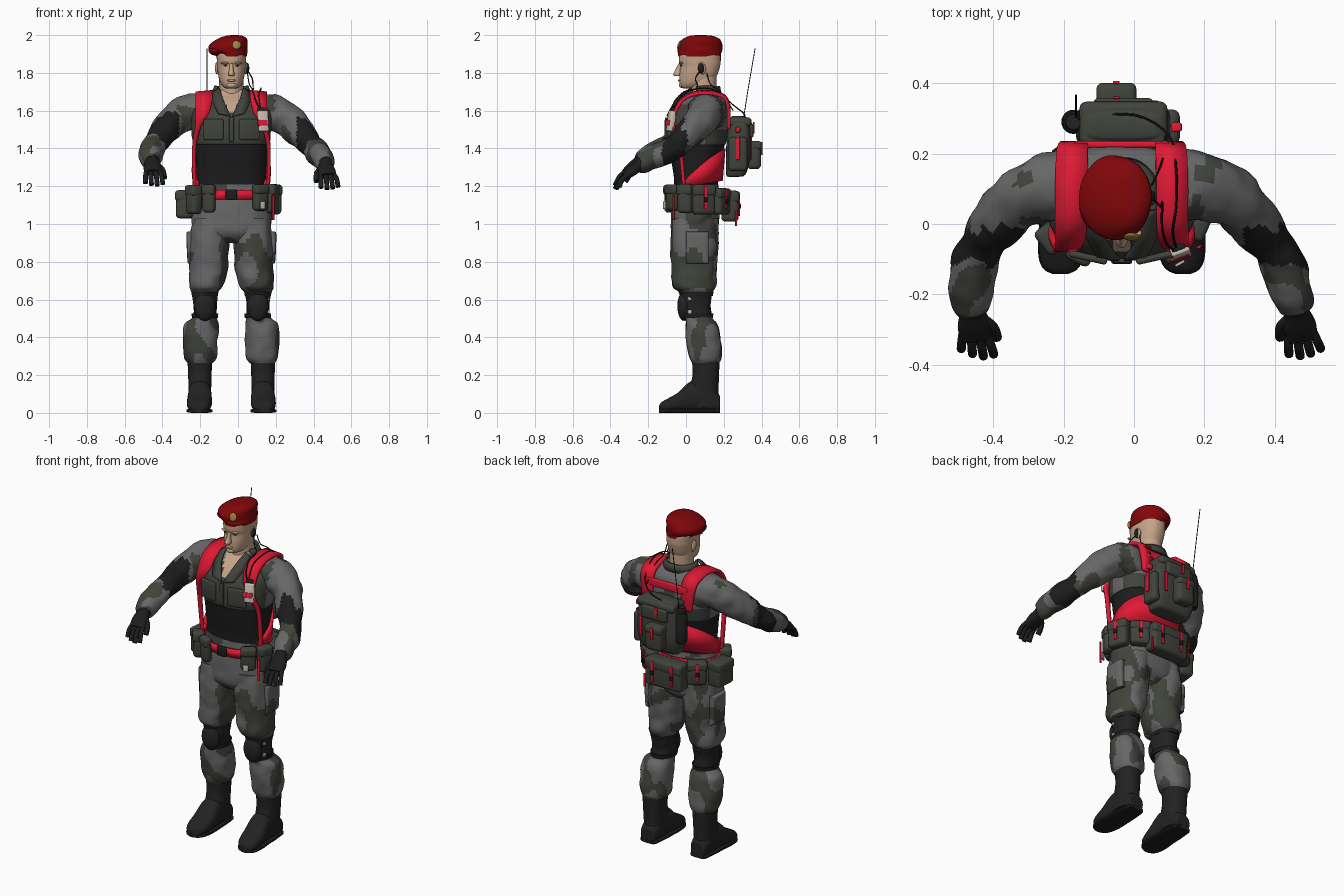
import bpy, bmesh, math
from mathutils import Vector, Matrix, noise

def material(name, r, g, b):
    m = bpy.data.materials.new(name)
    m.diffuse_color = (r, g, b, 1)
    return m

GREY = material("camo_grey", .135, .135, .138)
OLIVE = material("dark_olive", .052, .056, .045)
BLACK = material("black", .012, .012, .013)
CHAR = material("charcoal", .016, .016, .016)
RED = material("bright_red", .76, .01, .035)
WINE = material("beret_red", .22, .002, .003)
SKIN = material("skin", .56, .37, .25)
GOLD = material("gold", .32, .22, .04)
PALE = material("pale_plastic", .62, .54, .46)
C = -.035                                   # body centre line in x

def finish(bm, name, mats, rule=None, sharp=.75):
    mats = mats if isinstance(mats, list) else [mats]
    bmesh.ops.recalc_face_normals(bm, faces=bm.faces)
    for f in bm.faces:
        f.smooth = True
        if rule:
            f.material_index = rule(f.calc_center_median(), f.normal)
    for e in bm.edges:
        if len(e.link_faces) == 2 and e.calc_face_angle() > sharp:
            e.smooth = False
    me = bpy.data.meshes.new(name)
    bm.to_mesh(me)
    bm.free()
    for m in mats:
        me.materials.append(m)
    ob = bpy.data.objects.new(name, me)
    bpy.context.collection.objects.link(ob)
    return ob

def spline(pts, sub):
    out, last = [], len(pts) - 1
    P = [Vector(p) for p in pts]
    for i in range(last):
        a, b, c, d = P[max(i-1, 0)], P[i], P[i+1], P[min(i+2, last)]
        for k in range(sub):
            t = k / sub
            out.append(.5*(2*b + (c-a)*t + (2*a-5*b+4*c-d)*t*t + (3*b-a-3*c+d)*t**3))
    return out + [P[last]]

def loft(name, rings, mats, n=40, sub=5, e=2.0, frame='z', wrinkle=0, rule=None):
    """Skin rings (x, y, z, radius_u, radius_v) lying flat, across y, or across the path."""
    R = spline(rings, sub)
    bm, rows = bmesh.new(), []
    for i, r in enumerate(R):
        c = Vector(r[:3])
        if frame == 'z':
            u, v = Vector((1, 0, 0)), Vector((0, 1, 0))
        elif frame == 'y':
            u, v = Vector((1, 0, 0)), Vector((0, 0, 1))
        else:
            t = (Vector(R[min(i+1, len(R)-1)][:3]) - Vector(R[max(i-1, 0)][:3])).normalized()
            u = t.cross(Vector((0, 0, 1))).normalized()
            v = u.cross(t)
        row = []
        for k in range(n):
            a = 2*math.pi*k/n
            ca, sa = math.cos(a), math.sin(a)
            d = (u*r[3]*math.copysign(abs(ca)**(2/e), ca) + v*r[4]*math.copysign(abs(sa)**(2/e), sa))
            row.append(bm.verts.new(c + d*(1 + wrinkle*noise.noise((c+d)*16))))
        rows.append(row)
    for a, b in zip(rows, rows[1:]):
        for k in range(n):
            bm.faces.new((a[k], a[(k+1) % n], b[(k+1) % n], b[k]))
    bm.faces.new(rows[0])
    bm.faces.new(rows[-1])
    return finish(bm, name, mats, rule)

def ring(z, cx, hw, yf, yb):
    return (cx, (yf+yb)/2, z, hw, (yb-yf)/2)

def box(name, loc, size, mat, rot=0, bevel=.01, tilt=0):
    bm = bmesh.new()
    bmesh.ops.create_cube(bm, size=1)
    bm.transform(Matrix.Diagonal((*size, 1)))
    bmesh.ops.bevel(bm, geom=bm.edges[:], offset=bevel, segments=3, profile=.5, affect='EDGES')
    bm.transform(Matrix.Translation(loc) @ Matrix.Rotation(rot, 4, 'Z') @ Matrix.Rotation(tilt, 4, 'X'))
    return finish(bm, name, mat)

def ball(name, loc, size, mat, rot=0):
    bm = bmesh.new()
    bmesh.ops.create_uvsphere(bm, u_segments=24, v_segments=14, radius=1)
    bm.transform(Matrix.Translation(loc) @ Matrix.Rotation(rot, 4, 'X') @ Matrix.Diagonal((*size, 1)))
    return finish(bm, name, mat)

def ribbon(name, pairs, mat, thick=.012, sub=4):
    bm = bmesh.new()
    rows = [[bm.verts.new(r[:3]), bm.verts.new(r[3:])] for r in
            [tuple(q) for q in spline([(*a, *b) for a, b in pairs], sub)]]
    for a, b in zip(rows, rows[1:]):
        bm.faces.new((a[0], a[1], b[1], b[0]))
    s = finish(bm, name, mat).modifiers.new("thickness", 'SOLIDIFY')
    s.thickness, s.offset = thick, 0

def tube(name, pts, r, mat, n=10, sub=4):
    loft(name, [(*p, r, r) for p in pts], mat, n, sub, frame='path')

def camo(c, level=.08):
    return 1 if noise.noise(Vector((c.x*9, c.y*9, c.z*7 + 3.7))) > level else 0

# trousers, knee bands, pads and boots
loft("hips", [ring(.9, C, .09, -.03, .12), ring(.95, C, .19, -.075, .165), ring(1.03, C, .213, -.08, .175),
              ring(1.12, C, .2, -.075, .178), ring(1.21, C, .185, -.065, .172)],
     [GREY, OLIVE], 72, 7, 2.3, wrinkle=.025, rule=lambda c, n: camo(c, .15))
for s, side in ((-1, "right"), (1, "left")):
    legs = [(1.03, .105, .1, -.072, .168), (.9, .117, .105, -.08, .17), (.76, .12, .1, -.075, .16),
            (.67, .135, .088, -.07, .155), (.635, .14, .07, -.035, .14), (.56, .14, .062, -.025, .13),
            (.505, .142, .065, -.005, .14), (.47, .158, .088, .0, .165), (.4, .164, .093, .0, .182),
            (.3, .164, .086, .015, .188), (.265, .165, .066, .03, .175)]
    loft(side + "_trouser_leg", [ring(z, C+s*d, w, f, b) for z, d, w, f, b in legs],
         [GREY, OLIVE, CHAR], 56, 6, 2.2, wrinkle=.08,
         rule=lambda c, n: 2 if .505 < c.z < .64 else camo(c))
    loft(side + "_thigh_pocket", [ring(z, C+s*d, .02, .0, .12) for z, d in ((.79, .205), (.81, .213), (.94, .218), (.96, .21))],
         [GREY, OLIVE], 32, 6, 4, rule=lambda c, n: camo(c))
    kx = C + s*.14
    ball(side + "_knee_pad", (kx, -.01, .565), (.056, .036, .078), CHAR)
    for z in (.515, .63):
        loft(side + "_knee_strap", [ring(z-.012, kx, .069, -.025, .143), ring(z+.012, kx, .071, -.028, .145)],
             BLACK, 32, 1)
    bx = C + s*.167
    loft(side + "_boot_shaft", [ring(.03, bx, .058, .02, .172), ring(.12, bx, .06, .015, .172),
                                ring(.2, bx, .062, .035, .175), ring(.29, bx, .066, .03, .178)], CHAR, 32, 4, 2.3)
    foot = [(.18, .03, .06), (.17, .05, .1), (.08, .06, .16), (.02, .062, .16), (-.04, .066, .105),
            (-.1, .06, .07), (-.13, .043, .052), (-.142, .018, .035)]
    loft(side + "_boot_foot", [(bx + s*max(0, -y)*.05, y, h/2+.004, w, h/2) for y, w, h in foot],
         CHAR, 32, 4, 2.5, 'y')
    loft(side + "_boot_sole", [(bx + s*max(0, -y)*.05, y, .011, w+.003, .011) for y, w, h in foot],
         BLACK, 24, 3, 4, 'y')
for z in (.535, .605):
    box("knee_mark", (C+.197, .02, z), (.01, .022, .02), PALE, 0, .004)

# torso
loft("undershirt", [ring(1.17, C, .182, -.06, .17), ring(1.25, C, .184, -.065, .172), ring(1.35, C, .19, -.08, .19),
                    ring(1.45, C, .2, -.09, .21)], BLACK, 56, 5, 2.4, wrinkle=.015)
def jacket_rule(c, n):
    if n.y < 0 and c.z > 1.57 and abs(c.x-C) < (c.z-1.57)*.5:
        return 2
    if c.y > .1 and c.z < 1.5:
        return 1
    return 1 if c.y < .02 and c.z < 1.63 else camo(c, .25)
loft("jacket", [ring(1.42, C, .195, -.085, .205), ring(1.43, C, .203, -.1, .21), ring(1.5, C, .21, -.103, .222),
                ring(1.58, C, .215, -.085, .225), ring(1.65, C, .185, -.03, .215), ring(1.685, C, .13, .015, .185),
                ring(1.71, C, .08, .035, .165)], [GREY, OLIVE, SKIN], 80, 7, 2.4, wrinkle=.025, rule=jacket_rule)
for s in (-1, 1):
    ribbon("collar_lapel", [((C+s*.062, .03, 1.72), (C+s*.1, .04, 1.695)), ((C+s*.045, -.045, 1.665), (C+s*.1, -.03, 1.65)),
                            ((C+s*.006, -.1, 1.57), (C+s*.07, -.092, 1.585))], OLIVE, .01)
    box("chest_pocket", (C+s*.095, -.095, 1.5), (.11, .02, .11), OLIVE, s*.22, .009)
def around(a, rx, ry, cy, z):
    return (C + rx*math.sin(a), cy - ry*math.cos(a), z)
ribbon("collar", [(around(a, .105, .085, .1, 1.685), around(a, .085, .08, .095, 1.73))
                  for a in [math.radians(60+20*i) for i in range(13)]], OLIVE, .01, 2)
box("jacket_placket", (C, -.104, 1.5), (.025, .012, .13), OLIVE, 0, .004)

# arms: sleeve, elbow band, forearm, glove
arms = {"left": [(.09, .11, 1.58, .1, .1), (.18, .11, 1.593, .096, .095), (.275, .077, 1.54, .083, .086), (.345, .0, 1.462, .074, .076),
                 (.393, -.06, 1.41, .06, .062), (.423, -.12, 1.375, .067, .066), (.447, -.19, 1.345, .06, .06),
                 (.458, -.235, 1.315, .05, .05), (.462, -.25, 1.31, .036, .036)],
        "right": [(-.15, .11, 1.585, .1, .1), (-.24, .107, 1.597, .096, .095), (-.33, .065, 1.552, .083, .086), (-.395, -.003, 1.485, .074, .076),
                  (-.433, -.06, 1.432, .06, .062), (-.455, -.12, 1.395, .065, .066), (-.463, -.19, 1.36, .064, .06),
                  (-.46, -.24, 1.335, .05, .05), (-.458, -.25, 1.33, .036, .036)]}
def arm_rule(c, n):
    if abs(c.x) > .31 and -.115 < c.y + .035*noise.noise(c*20) < -.012:
        return 2
    return camo(c, .28 if c.y > .02 else .05)
for side, path in arms.items():
    loft(side + "_sleeve", path, [GREY, OLIVE, BLACK], 48, 7, 2, 'path', .13, arm_rule)
    s = 1 if side == "left" else -1
    w = Vector(path[-1][:3])
    d = Vector((.2 if s > 0 else .12, -1, -.8)).normalized()
    across = Vector((s, .1, 0))
    down = Vector((0, .1, -1))
    palm = [w - d*.03, w, w + d*.045, w + d*.095]
    loft(side + "_glove_palm", [(*p, a, b) for p, a, b in zip(palm, (.04, .036, .047, .045), (.04, .03, .028, .02))],
         BLACK, 24, 4, 2.3, 'path')
    for i in range(4):
        k = w + d*.08 + across*(i-1.5)*.023
        L = (.085, .098, .092, .075)[i]
        spread = across*(i-1.5)*.005
        tube(side + "_finger", [k, k + d*L*.5 + spread, k + d*L*.85 + spread*1.5 + down*.025], .013, BLACK)
    k = w + d*.02 - across*.025
    tube(side + "_thumb", [k, k - across*.028 + d*.03 + down*.012, k - across*.035 + d*.07 + down*.03], .015, BLACK)

# head
loft("neck", [ring(1.6, C, .072, .02, .17), ring(1.68, C, .066, .02, .162), ring(1.78, C, .064, .02, .162)], SKIN, 32, 4)
loft("head", [ring(z, C, w, f, b) for z, f, b, w in
              [(1.718, -.015, .06, .025), (1.726, -.028, .09, .042), (1.75, -.034, .14, .06), (1.79, -.035, .166, .07),
               (1.835, -.031, .18, .075), (1.865, -.038, .184, .077), (1.91, -.033, .18, .076), (1.95, 0, .15, .05)]],
     SKIN, 40, 5, 2.3)
loft("nose", [ring(1.783, C, .013, -.055, -.02), ring(1.792, C, .017, -.068, -.02), ring(1.82, C, .011, -.054, -.02),
              ring(1.85, C, .009, -.04, -.02)], SKIN, 16, 4)
for s in (-1, 1):
    ball("brow", (C+s*.032, -.026, 1.852), (.025, .012, .007), SKIN)
    ball("eye", (C+s*.031, -.025, 1.838), (.011, .006, .003), CHAR)
    ball("ear", (C+s*.077, .085, 1.825), (.01, .02, .033), SKIN, .2)
ball("lips", (C, -.035, 1.76), (.024, .007, .006), SKIN)
ball("chin", (C, -.025, 1.735), (.025, .013, .014), SKIN)

# beret with badge
loft("beret", [(C, .073, 1.888, .08, .113), (C, .073, 1.906, .083, .115), (-.05, .075, 1.915, .1, .117),
               (-.052, .076, 1.945, .102, .119), (-.032, .08, 1.978, .08, .1), (-.02, .08, 1.996, .045, .06),
               (-.02, .08, 2.0, .012, .015)], WINE, 40, 5, wrinkle=.03)
ball("beret_droop", (-.108, .06, 1.918), (.048, .08, .028), WINE)
ball("beret_badge", (-.008, -.036, 1.948), (.024, .008, .024), GOLD, -.35)

# belt and pouches set around it
A = [math.radians(-180 + 10*i) for i in range(37)]
ribbon("belt", [(around(a, .208, .146, .05, 1.13), around(a, .208, .146, .05, 1.18)) for a in A], RED, .012, 1)
box("belt_buckle", (C, -.102, 1.155), (.06, .022, .055), BLACK, 0, .006)
for deg, w, d, h, z in [(-33, .07, .045, .15, 1.135), (-60, .08, .065, .155, 1.13), (-95, .13, .09, .15, 1.105),
                        (-135, .11, .07, .14, 1.12), (44, .085, .05, .14, 1.14), (72, .08, .055, .155, 1.135),
                        (104, .12, .06, .16, 1.13), (140, .11, .065, .14, 1.12), (180, .24, .09, .165, 1.095)]:
    a = math.radians(deg)
    r = math.atan2(math.sin(a)/.2, math.cos(a)/.148)          # outward direction on the oval
    o = Vector((math.sin(r), -math.cos(r), 0))
    t = Vector((math.cos(r), math.sin(r), 0))
    p = Vector(around(a, .2, .138, .05, z)) + o*d/2
    box("belt_pouch", p, (w, d, h), OLIVE, r, .02)
    box("belt_pouch_flap", p + o*.002 + Vector((0, 0, h*.3)), (w+.004, d+.004, h*.38), OLIVE, r, .016)
    if deg in (104, 140, 180, -135):
        for q in ([-.065, .065] if w > .2 else [0]):
            box("pouch_strap", p + o*(d/2+.004) + t*q + Vector((0, 0, .01)), (.016, .007, h*.75), RED, r, .002)
            box("pouch_clip", p + o*(d/2+.008) + t*q, (.022, .009, .026), BLACK, r, .003)
box("hanging_strap", (.185, -.065, 1.085), (.014, .008, .13), RED, .6, .002)
box("hanging_strap_back", (.09, .265, 1.03), (.014, .008, .08), RED, .2, .002)
box("belt_radio_patch", (.13, -.112, 1.1), (.03, .008, .04), PALE, .5, .002)

# harness: shoulder straps and wide back band
for s in (-1, 1):
    st = [(.13, .03, .225, 1.5), (.135, .038, .226, 1.6), (.14, .044, .205, 1.675), (.143, .045, .12, 1.7),
          (.143, .045, .03, 1.69), (.145, .044, -.025, 1.655), (.153, .036, -.062, 1.59), (.175, .017, -.068, 1.52),
          (.196, .011, -.035, 1.42), (.198, .009, -.02, 1.3), (.194, .009, -.01, 1.19)]
    ribbon("shoulder_strap", [((C+s*(d-w), y, z), (C+s*(d+w), y, z - (.008 if w > .03 else 0))) for d, w, y, z in st], RED, .018)
A = [math.radians(62 + 236*i/30) for i in range(31)]
def lift(a):
    return max(0, .4 - math.cos(a))/1.4
ribbon("back_band", [(around(a, .197, .134, .053, 1.195 + .035*lift(a)),
                      around(a, .203, .148, .053, 1.225 + .175*lift(a)**.8)) for a in A], RED, .016, 1)
box("harness_yoke", (C, .226, 1.615), (.27, .018, .045), RED, 0, .006)

# backpack
loft("backpack", [ring(z, C+.005, w, f, b) for z, w, f, b in
                  [(1.25, .1, .225, .28), (1.262, .12, .212, .315), (1.35, .135, .212, .34), (1.46, .133, .215, .342),
                   (1.54, .125, .225, .338), (1.562, .115, .235, .325), (1.572, .09, .245, .305)]], OLIVE, 48, 4, 4.2)
box("pack_lid", (C+.005, .285, 1.54), (.25, .125, .05), OLIVE, 0, .02)
box("pack_lower_pocket", (-.05, .36, 1.365), (.11, .075, .15), OLIVE, 0, .024)
box("pack_lower_flap", (-.05, .362, 1.415), (.114, .078, .05), OLIVE, 0, .018)
box("pack_upper_pocket", (-.03, .34, 1.495), (.17, .035, .08), OLIVE, 0, .014)
box("pack_side_pocket", (.105, .275, 1.37), (.05, .1, .18), OLIVE, 0, .02)
for x, y, z, h in ((-.05, .402, 1.4, .07), (-.05, .359, 1.51, .06), (.06, .346, 1.4, .12)):
    box("pack_strap", (x, y, z), (.018, .008, h), RED, 0, .002)
box("pack_side_strap", (.132, .275, 1.4), (.008, .02, .12), RED, 0, .002)
box("pack_side_clip", (.12, .275, 1.5), (.03, .025, .03), RED, 0, .005)
loft("canister", [(-.172, .29, z, r, r) for z, r in ((1.34, .02), (1.35, .033), (1.5, .033), (1.52, .025), (1.55, .022))],
     CHAR, 24, 2)
tube("antenna", [(-.165, .3, 1.53), (-.165, .33, 1.72), (-.165, .366, 1.93)], .0025, BLACK, 6)

# chest radio, headset and cables
box("chest_radio", (.132, -.078, 1.545), (.055, .03, .11), PALE, .35, .006, -.15)
box("radio_stripe", (.13, -.096, 1.535), (.056, .007, .03), RED, .35, .002, -.15)
box("radio_antenna_base", (.125, -.065, 1.605), (.04, .02, .025), CHAR, .35, .005)
ball("earpiece", (.048, .08, 1.825), (.012, .016, .028), BLACK)
tube("ear_cable", [(.052, .075, 1.81), (.075, .05, 1.77), (.08, .06, 1.72), (.08, -.01, 1.7), (.095, -.06, 1.65),
                   (.12, -.075, 1.6)], .0035, BLACK, 8)
tube("pack_cable", [(.12, -.07, 1.61), (.11, -.02, 1.68), (.12, .05, 1.715), (.12, .15, 1.71), (.1, .25, 1.63),
                    (.0, .31, 1.58), (-.16, .3, 1.55)], .0035, BLACK, 8)
tube("ear_hook", [(.05, .11, 1.8), (.06, .13, 1.74), (.08, .18, 1.7), (.09, .25, 1.6)], .003, BLACK, 8)
